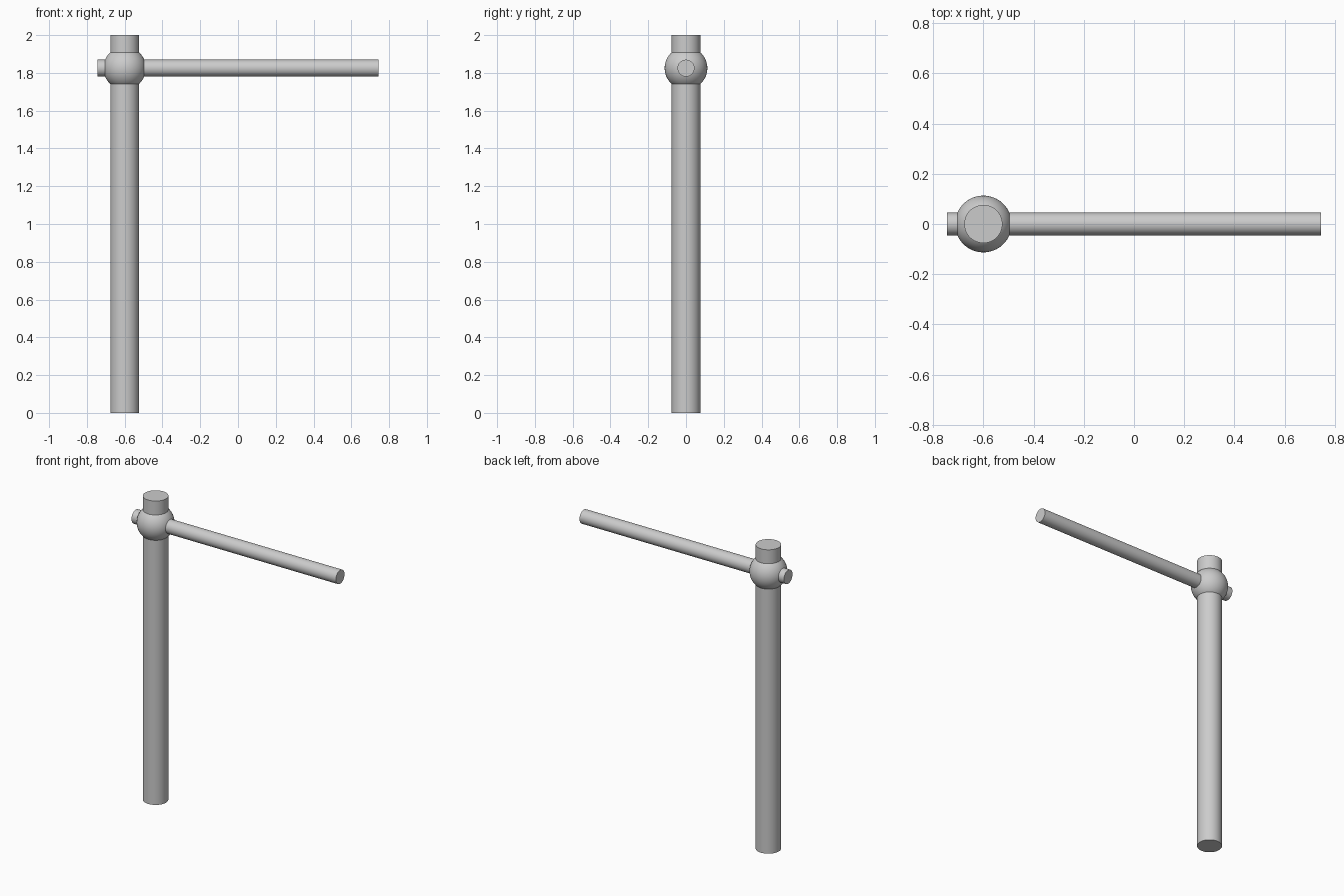
import bpy
import math

if "Cube" in bpy.data.objects:
    bpy.data.objects.remove(bpy.data.objects["Cube"], do_unlink=True)

POST_X, BAR_Z = -0.60, 1.825

grey = bpy.data.materials.new("light_grey")
grey.use_nodes = True
colour = (0.6, 0.6, 0.6, 1)
grey.diffuse_color = colour
grey.node_tree.nodes["Principled BSDF"].inputs["Base Color"].default_value = colour


def finish(name):
    obj = bpy.context.object
    obj.name = name
    obj.data.materials.append(grey)
    bpy.ops.object.shade_smooth_by_angle(angle=math.radians(40))


def rod(name, radius, length, location, rotation=(0, 0, 0)):
    bpy.ops.mesh.primitive_cylinder_add(vertices=64, radius=radius, depth=length,
                                        location=location, rotation=rotation)
    finish(name)


# Upright post
rod("post", 0.076, 2, (POST_X, 0, 1))

# Horizontal bar passing through the joint
rod("cross_bar", 0.045, 1.488, (0, 0, BAR_Z), (0, math.pi / 2, 0))

# Ball joint where the bar crosses the post
bpy.ops.mesh.primitive_uv_sphere_add(segments=64, ring_count=32, radius=0.113,
                                     location=(POST_X, 0, BAR_Z))
finish("ball_joint")
